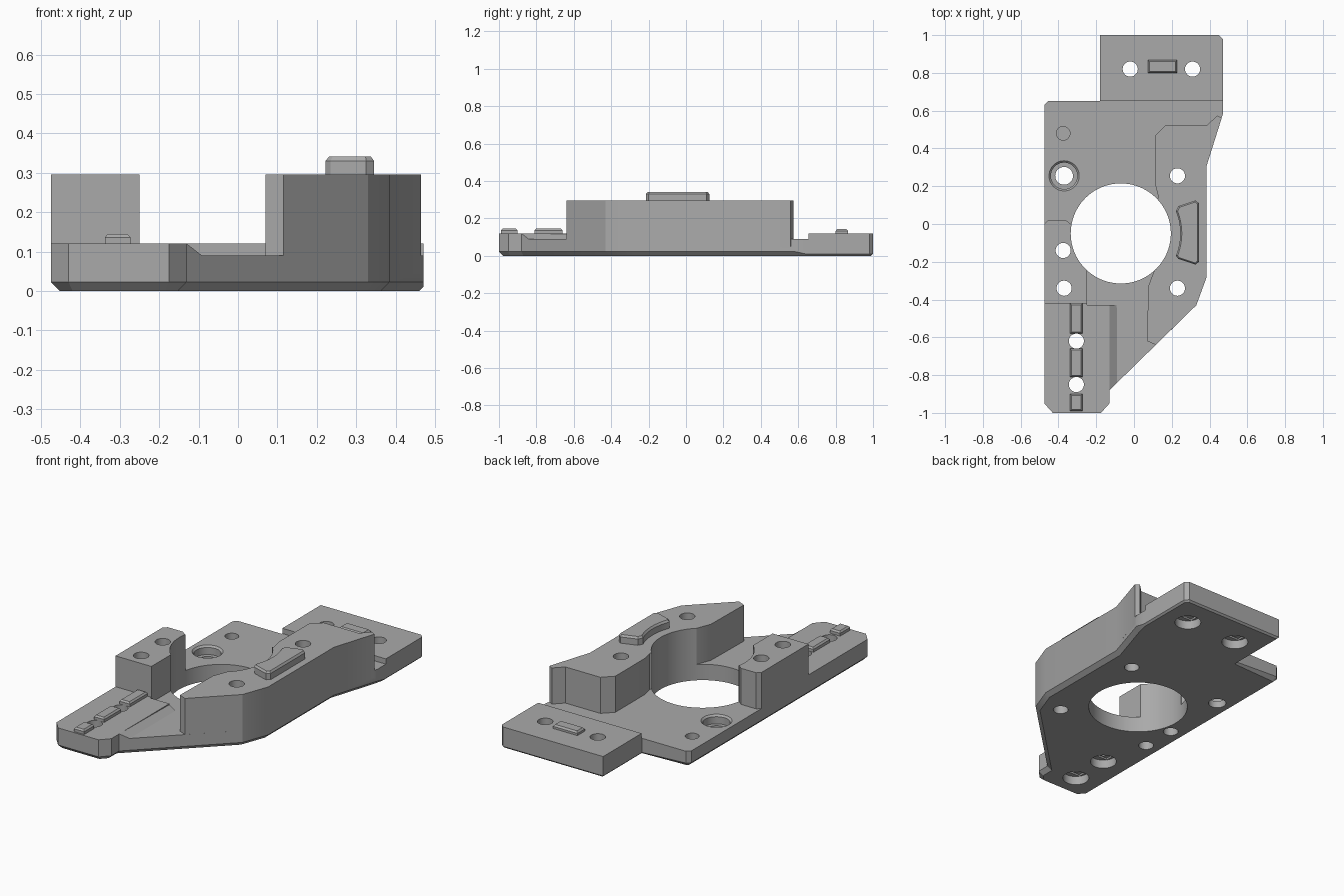
import bpy, bmesh, math
from mathutils import Vector

old = bpy.data.objects.get("Cube")
if old:
    bpy.data.objects.remove(old, do_unlink=True)

grey = bpy.data.materials.new("plain_grey")
grey.use_nodes = True
COLOUR = (0.4, 0.4, 0.4, 1)
grey.diffuse_color = COLOUR
grey.node_tree.nodes["Principled BSDF"].inputs["Base Color"].default_value = COLOUR


def inset(points, amount):
    """Move a counter-clockwise outline inwards by a mitred offset."""
    result = []
    for i, p in enumerate(points):
        p, a, b = Vector(p), Vector(points[i - 1]), Vector(points[(i + 1) % len(points)])
        d1, d2 = (p - a).normalized(), (b - p).normalized()
        n1, n2 = Vector((-d1.y, d1.x)), Vector((-d2.y, d2.x))
        d = amount(p) if callable(amount) else amount
        result.append(p + (n1 + n2) * d / (1 + n1.dot(n2)))
    return result


def prism(name, points, levels):
    """Stack rings of one outline; levels are (height, inset) pairs."""
    bm = bmesh.new()
    rings = [[bm.verts.new((p[0], p[1], z)) for p in inset(points, d)] for z, d in levels]
    for low, high in zip(rings, rings[1:]):
        for i in range(len(low)):
            j = (i + 1) % len(low)
            bm.faces.new((low[i], low[j], high[j], high[i]))
    bm.faces.new(rings[0][::-1])
    bm.faces.new(rings[-1])
    mesh = bpy.data.meshes.new(name)
    bm.to_mesh(mesh)
    bm.free()
    mesh.materials.append(grey)
    ob = bpy.data.objects.new(name, mesh)
    bpy.context.collection.objects.link(ob)
    return ob


def circle(x, y, r, n=48):
    return [(x + r * math.cos(math.tau * i / n), y + r * math.sin(math.tau * i / n)) for i in range(n)]


def rect(x0, x1, y0, y1):
    return [(x0, y0), (x1, y0), (x1, y1), (x0, y1)]


def combine(target, other, operation):
    mod = target.modifiers.new(other.name, "BOOLEAN")
    mod.object, mod.operation, mod.solver = other, operation, "EXACT"
    bpy.context.view_layer.objects.active = target
    bpy.ops.object.modifier_apply(modifier=mod.name)
    bpy.data.objects.remove(other, do_unlink=True)


def drill(x, y, r, z0=-0.1, z1=0.5):
    combine(body, prism("drill", circle(x, y, r), [(z0, 0), (z1, 0)]), "DIFFERENCE")


# Base plate with a chamfered underside, finer round the rear tongue
def rear(p):
    return p[1] > 0.62 and p[0] > -0.3


outline = [(-0.475, -0.95), (-0.43, -1), (-0.175, -1), (-0.13, -0.95), (-0.13, -0.88),
           (0.33, -0.43), (0.385, -0.28), (0.385, 0.31), (0.47, 0.58), (0.47, 0.64),
           (0.47, 0.98), (0.45, 1), (-0.18, 1), (-0.18, 0.65), (-0.455, 0.65), (-0.475, 0.63)]
body = prism("mounting_plate", outline, [(0, lambda p: 0.01 if rear(p) else 0.023), (0.023, 0), (0.09, 0)])
for v in body.data.vertices:
    if abs(v.co.z - 0.023) < 0.001 and rear(v.co):
        v.co.z = 0.01

# Raised pads, tall post and tall side block
front_pad = outline[:4] + [(-0.13, -0.43), (-0.25, -0.43), (-0.25, -0.4), (-0.475, -0.4)]
rear_pad = [(-0.18, 0.655), (0.47, 0.655)] + outline[10:13]
post = [(-0.475, -0.42), (-0.25, -0.42), (-0.25, -0.2), (-0.3, 0), (-0.335, 0),
        (-0.36, 0.02), (-0.455, 0.02), (-0.475, 0)]
block = [(0.07, -0.62), (0.115, -0.64), (0.33, -0.43), (0.385, -0.28), (0.385, 0.31),
         (0.464, 0.56), (0.44, 0.575), (0.39, 0.525), (0.17, 0.525), (0.115, 0.47),
         (0.115, 0.2), (0.13, 0.14), (0.1, 0.1), (0.06, -0.2), (0.11, -0.24), (0.075, -0.33)]
for name, points, top in (("front_pad", front_pad, 0.12), ("rear_pad", rear_pad, 0.12),
                          ("post", post, 0.295), ("side_block", block, 0.295)):
    combine(body, prism(name, points, [(0.05, 0), (top, 0)]), "UNION")

# Sloping flank beside the front pad
flank = prism("flank", [(-0.14, -0.88), (-0.13, -0.88), (-0.09, -0.841), (-0.09, -0.43), (-0.14, -0.43)],
              [(0.05, 0), (0.12, 0)])
for v in flank.data.vertices:
    if v.co.x > -0.1 and v.co.z > 0.1:
        v.co.z = 0.089
combine(body, flank, "UNION")

# Large opening and screw holes
combine(body, prism("opening", circle(-0.07, -0.05, 0.265, 96), [(-0.1, 0), (0.5, 0)]), "DIFFERENCE")
for x, y in ((0.23, 0.255), (0.23, -0.34), (-0.37, -0.34), (-0.375, -0.14)):
    drill(x, y, 0.04)
drill(-0.37, 0.255, 0.047)
combine(body, prism("recess", circle(-0.37, 0.255, 0.082), [(0.04, 0.012), (0.08, 0.012), (0.092, 0)]), "DIFFERENCE")
drill(-0.375, 0.48, 0.036, 0.03)

# Counterbored holes with a flat-sided step from below
for x, y in ((-0.02, 0.82), (0.31, 0.82), (-0.305, -0.62), (-0.305, -0.85)):
    drill(x, y, 0.04)
    drill(x, y, 0.07, -0.1, 0.05)
    slot = rect(x - 0.057, x + 0.057, y - 0.04, y + 0.04)
    combine(body, prism("slot", slot, [(0.03, 0), (0.06, 0)]), "DIFFERENCE")

# Locating keys on top
prism("rear_key", rect(0.075, 0.228, 0.8, 0.867), [(0.115, 0), (0.132, 0), (0.142, 0.008)])
for i, (y0, y1) in enumerate(((-0.99, -0.9), (-0.81, -0.66), (-0.58, -0.42))):
    prism(f"front_key_{i + 1}", rect(-0.338, -0.273, y0, y1), [(0.11, 0), (0.136, 0), (0.145, 0.008)])
arc = [(-0.07 + 0.315 * math.cos(a), -0.05 + 0.315 * math.sin(a))
       for a in (math.radians(22 - 4 * i) for i in range(12))]
curved_key = [(0.235, -0.185), (0.325, -0.215), (0.345, -0.2), (0.345, 0.11), (0.325, 0.125), (0.235, 0.095)]
prism("curved_key", curved_key + arc, [(0.29, 0), (0.33, 0), (0.341, 0.008)])

# Smooth the round walls and keep the edges crisp
for ob in bpy.context.collection.objects:
    if ob.type == "MESH" and grey.name in ob.data.materials:
        bpy.ops.object.select_all(action="DESELECT")
        ob.select_set(True)
        bpy.context.view_layer.objects.active = ob
        bpy.ops.object.shade_smooth_by_angle(angle=math.radians(25))
